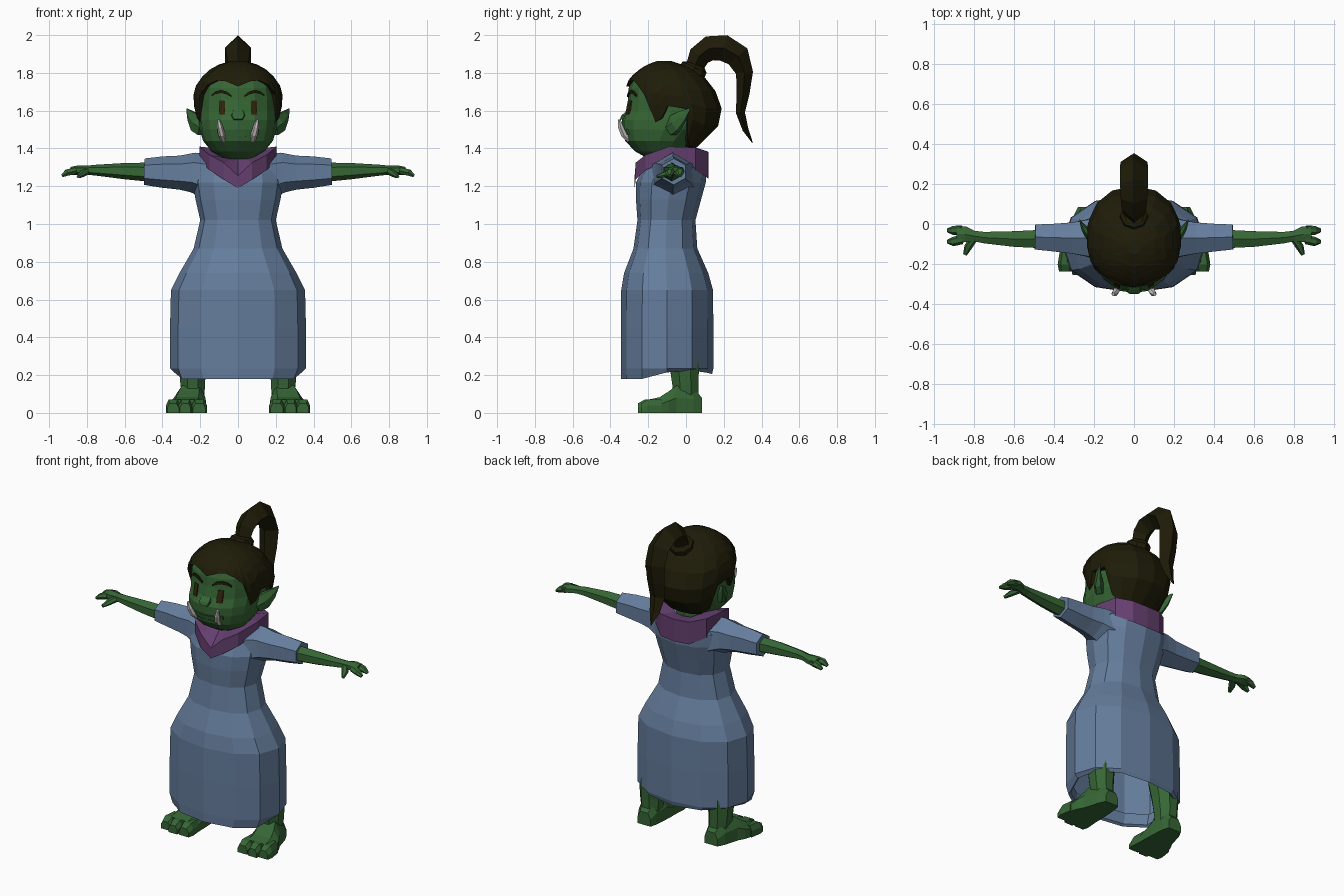
import bpy, bmesh, math
from mathutils import Vector


def material(name, rgb):
    m = bpy.data.materials.new(name)
    m.diffuse_color = (*rgb, 1)
    return m


SKIN = material("green skin", (0.037, 0.132, 0.035))
CLOTH = material("blue cloth", (0.130, 0.205, 0.335))
HAIR = material("dark brown hair", (0.0135, 0.0115, 0.0025))
BROWN = material("brown eyes", (0.030, 0.017, 0.004))
SCARF = material("purple scarf", (0.130, 0.050, 0.160))
IVORY = material("ivory", (0.60, 0.58, 0.56))


def loft(name, rings, mat, mirror=False, caps=(True, True), closed=False):
    """Skin a list of equal-length point loops."""
    bm = bmesh.new()
    vs = [[bm.verts.new(p) for p in r] for r in rings]
    n = len(vs[0])
    pairs = list(zip(vs, vs[1:])) + ([(vs[-1], vs[0])] if closed else [])
    for a, b in pairs:
        for i in range(n):
            j = (i + 1) % n
            bm.faces.new((a[i], a[j], b[j], b[i]))
    if not closed:
        for use, r in zip(caps, (vs[0], vs[-1])):
            if use:
                bm.faces.new(r)
    bmesh.ops.recalc_face_normals(bm, faces=bm.faces)
    me = bpy.data.meshes.new(name)
    bm.to_mesh(me)
    bm.free()
    me.materials.append(mat)
    ob = bpy.data.objects.new(name, me)
    bpy.context.collection.objects.link(ob)
    if mirror:
        ob.modifiers.new("Mirror", 'MIRROR').use_mirror_merge = False
    return ob


def tube(name, path, mat, sides=6, ref=(0, 0, 1), mirror=False, phase=0.0):
    """Path entries: x, y, z, radius across, radius along ref."""
    pts = [Vector(p[:3]) for p in path]
    rings = []
    for i, p in enumerate(path):
        t = (pts[min(i + 1, len(pts) - 1)] - pts[max(i - 1, 0)]).normalized()
        s = t.cross(Vector(ref)).normalized()
        u = s.cross(t)
        rings.append([pts[i] + s * p[3] * math.cos(a) + u * p[4] * math.sin(a)
                      for a in (phase + k * math.tau / sides for k in range(sides))])
    return loft(name, rings, mat, mirror)


def sect(hw, yf, yb, ang, n):
    """Superellipse point; angle 0 faces the front."""
    s, c = math.sin(ang), math.cos(ang)
    return (hw * math.copysign(abs(s) ** (2 / n), s),
            (yf + yb) / 2 - (yb - yf) / 2 * math.copysign(abs(c) ** (2 / n), c))


def lookup(table, z):
    if z <= table[0][0]:
        return table[0][1:]
    for a, b in zip(table, table[1:]):
        if z <= b[0]:
            f = (z - a[0]) / (b[0] - a[0])
            return [u + (v - u) * f for u, v in zip(a[1:], b[1:])]
    return table[-1][1:]


# Dress: inner lip, hem, skirt, waist, chest, shoulders (z, half width, front, back)
DRESS = [(0.26, 0.335, -0.32, 0.12), (0.19, 0.325, -0.328, 0.125),
         (0.18, 0.337, -0.343, 0.138), (0.235, 0.36, -0.345, 0.145),
         (0.45, 0.36, -0.345, 0.145), (0.65, 0.355, -0.343, 0.143),
         (0.74, 0.31, -0.328, 0.118), (0.87, 0.235, -0.278, 0.06),
         (1.02, 0.20, -0.257, 0.05), (1.13, 0.225, -0.265, 0.08),
         (1.22, 0.24, -0.265, 0.105), (1.30, 0.23, -0.225, 0.108),
         (1.355, 0.18, -0.12, 0.05)]
rings = []
for k, (z, hw, yf, yb) in enumerate(DRESS):
    ring = []
    for i in range(12):
        x, y = sect(hw, yf, yb, i * math.tau / 12, 2.25)
        # the hem rises at the sides, more toward the back
        lift = 0.045 * max(0, 1 - (abs(y) / 0.21) ** 2) if k < 3 else 0
        ring.append((x, y, z + lift))
    rings.append(ring)
loft("dress", rings, CLOTH, caps=(False, True))

# Sleeves: six-sided with a ridge on top
tube("sleeves", [(0.16, -0.07, 1.255, 0.13, 0.12), (0.24, -0.07, 1.273, 0.105, 0.105),
                 (0.31, -0.07, 1.272, 0.09, 0.09), (0.40, -0.068, 1.275, 0.08, 0.083),
                 (0.495, -0.065, 1.277, 0.072, 0.07)], CLOTH, 6, mirror=True, phase=math.pi / 6)

# Arms, fingers and thumbs
tube("arms", [(0.48, -0.075, 1.275, 0.052, 0.05), (0.60, -0.075, 1.28, 0.045, 0.043),
              (0.75, -0.068, 1.285, 0.033, 0.029), (0.80, -0.06, 1.285, 0.03, 0.024),
              (0.845, -0.052, 1.285, 0.045, 0.025), (0.885, -0.05, 1.28, 0.043, 0.022)],
     SKIN, 6, mirror=True, phase=math.pi / 6)
for label, y0, y1 in (("front", -0.077, -0.088), ("back", -0.032, -0.032)):
    tube(label + "_fingers", [(0.86, y0, 1.282, 0.024, 0.02), (0.905, y1, 1.272, 0.023, 0.019),
                              (0.932, y1, 1.255, 0.011, 0.009)], SKIN, 6, mirror=True)
tube("thumbs", [(0.80, -0.07, 1.28, 0.02, 0.02), (0.83, -0.115, 1.262, 0.02, 0.016),
                (0.845, -0.153, 1.25, 0.010, 0.009)], SKIN, 6, mirror=True)


# Legs, feet and toes
def foot_ring(cx, y, hw, top):
    return [(cx + a * hw, y, b * top) for a, b in
            ((-1, 0), (-1, 0.55), (-0.6, 1), (0.6, 1), (1, 0.55), (1, 0))]


tube("legs", [(0.235, 0.0, 0.06, 0.062, 0.072), (0.24, -0.003, 0.15, 0.07, 0.075),
              (0.24, -0.008, 0.24, 0.078, 0.083), (0.23, -0.02, 0.36, 0.085, 0.09)],
     SKIN, 8, ref=(0, 1, 0), mirror=True, phase=math.pi / 8)
loft("feet", [foot_ring(*p) for p in
              ((0.235, 0.085, 0.045, 0.08), (0.24, 0.04, 0.062, 0.13), (0.25, -0.05, 0.078, 0.145),
               (0.26, -0.09, 0.09, 0.115), (0.268, -0.14, 0.098, 0.083), (0.272, -0.20, 0.10, 0.07))],
     SKIN, mirror=True)
for label, cx, dx, hw, y in (("inner", 0.208, -0.003, 0.041, -0.25), ("middle", 0.275, 0.004, 0.036, -0.255),
                             ("outer", 0.336, 0.008, 0.038, -0.238)):
    loft(label + "_toes", [foot_ring(cx, -0.13, hw * 0.9, 0.072), foot_ring(cx + dx, y + 0.035, hw, 0.07),
                           foot_ring(cx + dx, y, hw * 0.8, 0.05)], SKIN, mirror=True)

# Neck and head
tube("neck", [(0, -0.06, 1.32, 0.10, 0.08), (0, -0.06, 1.43, 0.10, 0.08)], SKIN, 8, ref=(0, 1, 0))
HEAD = [(1.345, 0.075, -0.20, -0.02), (1.385, 0.14, -0.27, 0.0), (1.44, 0.185, -0.322, 0.04),
        (1.50, 0.203, -0.338, 0.11), (1.55, 0.208, -0.340, 0.15), (1.60, 0.208, -0.318, 0.155),
        (1.66, 0.210, -0.307, 0.14), (1.72, 0.200, -0.303, 0.10), (1.77, 0.175, -0.285, 0.06),
        (1.80, 0.11, -0.20, -0.02)]
N_HEAD = 2.25
loft("head", [[(*sect(*p[1:], i * math.tau / 16, N_HEAD), p[0]) for i in range(16)] for p in HEAD], SKIN)


def face_plate(name, cols, mat, mirror=True, out=0.002):
    """Thin strip following the face; columns are x, top, bottom."""
    def y(x, z):
        hw, yf, yb = lookup(HEAD, z)
        return (yf + yb) / 2 - (yb - yf) / 2 * (1 - abs(x / hw) ** N_HEAD) ** (1 / N_HEAD) - out
    loft(name, [[(x, y(x, t), t), (x, y(x, b), b), (x, y(x, b) + 0.009, b), (x, y(x, t) + 0.009, t)]
                for x, t, b in cols], mat, mirror)


face_plate("eyes", [(0.069, 1.652, 1.58), (0.085, 1.654, 1.578), (0.101, 1.652, 1.58)], BROWN)
face_plate("eyebrows", [(0.035, 1.682, 1.672), (0.06, 1.702, 1.686), (0.09, 1.71, 1.694),
                        (0.12, 1.702, 1.688), (0.14, 1.684, 1.676)], HAIR, out=0.008)
face_plate("lower_lip", [(x, 1.492 + 0.8 * x * x, 1.462 + 1.2 * x * x)
                         for x in (-0.11, -0.075, -0.04, 0, 0.04, 0.075, 0.11)], SKIN, False, 0.004)
loft("nose", [[(-0.028, -0.30, 1.612), (0.028, -0.30, 1.612), (0.02, -0.29, 1.612), (-0.02, -0.29, 1.612)],
              [(-0.032, -0.342, 1.575), (0.032, -0.342, 1.575), (0.042, -0.30, 1.575), (-0.042, -0.30, 1.575)],
              [(-0.022, -0.35, 1.555), (0.022, -0.35, 1.555), (0.03, -0.30, 1.54), (-0.03, -0.30, 1.54)]], SKIN)
tube("tusks", [(0.078, -0.30, 1.445, 0.015, 0.015), (0.086, -0.329, 1.475, 0.018, 0.018),
               (0.096, -0.346, 1.515, 0.016, 0.016), (0.104, -0.353, 1.552, 0.008, 0.008)],
     IVORY, 6, ref=(0, 1, 0), mirror=True)

# Ears: flattened points sweeping out and back
tube("ears", [(0.185, -0.08, 1.51, 0.035, 0.052), (0.22, -0.055, 1.535, 0.028, 0.055),
              (0.25, -0.02, 1.572, 0.016, 0.035), (0.272, 0.02, 1.61, 0.002, 0.004)],
     SKIN, 6, mirror=True)

# Hair cap: each column runs from its own hairline to the crown
CAP = [(1.40, 0.15, -0.20, 0.05), (1.42, 0.165, -0.20, 0.08), (1.50, 0.212, -0.27, 0.165),
       (1.60, 0.232, -0.31, 0.192), (1.68, 0.238, -0.320, 0.17), (1.735, 0.223, -0.316, 0.137),
       (1.775, 0.195, -0.298, 0.10), (1.815, 0.155, -0.25, 0.05), (1.845, 0.10, -0.205, 0.0),
       (1.864, 0.035, -0.15, -0.08)]
LINE = [(0, 1.728), (15, 1.755), (30, 1.76), (45, 1.735), (56, 1.685), (65, 1.54), (75, 1.56),
        (84, 1.625), (103, 1.61), (110, 1.45), (130, 1.41), (155, 1.405), (180, 1.405)]
cols = LINE + [(360 - a, z) for a, z in LINE[-2:0:-1]]
rings = []
for f in (None, 0, 0.25, 0.45, 0.65, 0.80, 0.92, 1):
    ring = []
    for a, zb in cols:
        z = zb + (1.864 - zb) * (f or 0)
        x, y = sect(*lookup(CAP, z), math.radians(a), N_HEAD)
        if f is None:
            k = 0.5 if 105 < a < 255 else 0.88
            x, y = x * k, -0.06 + (y + 0.06) * k
        ring.append((x, y, z))
    rings.append(ring)
loft("hair_cap", rings, HAIR, caps=(False, True))

# Hair tie and ponytail: ridged along its outer side
tube("hair_tie", [(0, 0.02, 1.78, 0.075, 0.075), (0, 0.045, 1.83, 0.07, 0.07),
                  (0, 0.05, 1.845, 0.05, 0.05)], HAIR, 8, ref=(1, 0, 0))
tube("ponytail", [(0, 0.04, 1.82, 0.045, 0.05), (0, 0.07, 1.89, 0.058, 0.06),
                  (0, 0.125, 1.93, 0.066, 0.066), (0, 0.20, 1.932, 0.070, 0.070),
                  (0, 0.275, 1.888, 0.065, 0.070), (0, 0.31, 1.80, 0.045, 0.068),
                  (0, 0.302, 1.69, 0.034, 0.062), (0, 0.288, 1.59, 0.024, 0.052),
                  (0, 0.315, 1.50, 0.016, 0.034), (0, 0.352, 1.43, 0.002, 0.003)],
     HAIR, 4, ref=(1, 0, 0))

# Scarf: folded collar with a pointed front, rising inward to the neck (x, y, top, bottom)
HALF = [(0, -0.272, 1.255, 1.19), (0.075, -0.266, 1.325, 1.235), (0.15, -0.215, 1.365, 1.285),
        (0.205, -0.09, 1.41, 1.335), (0.18, 0.05, 1.405, 1.285), (0.10, 0.112, 1.385, 1.245),
        (0, 0.12, 1.38, 1.24)]
loop = HALF + [(-p[0], *p[1:]) for p in HALF[-2:0:-1]]
rings = [[(x * s, -0.07 + (y + 0.07) * s, (t, b, max(t - 0.01, 1.345))[k]) for x, y, t, b in loop]
         for s, k in ((1.0, 1), (1.0, 0), (0.55, 2))]
loft("scarf", rings, SCARF, caps=(False, False))
